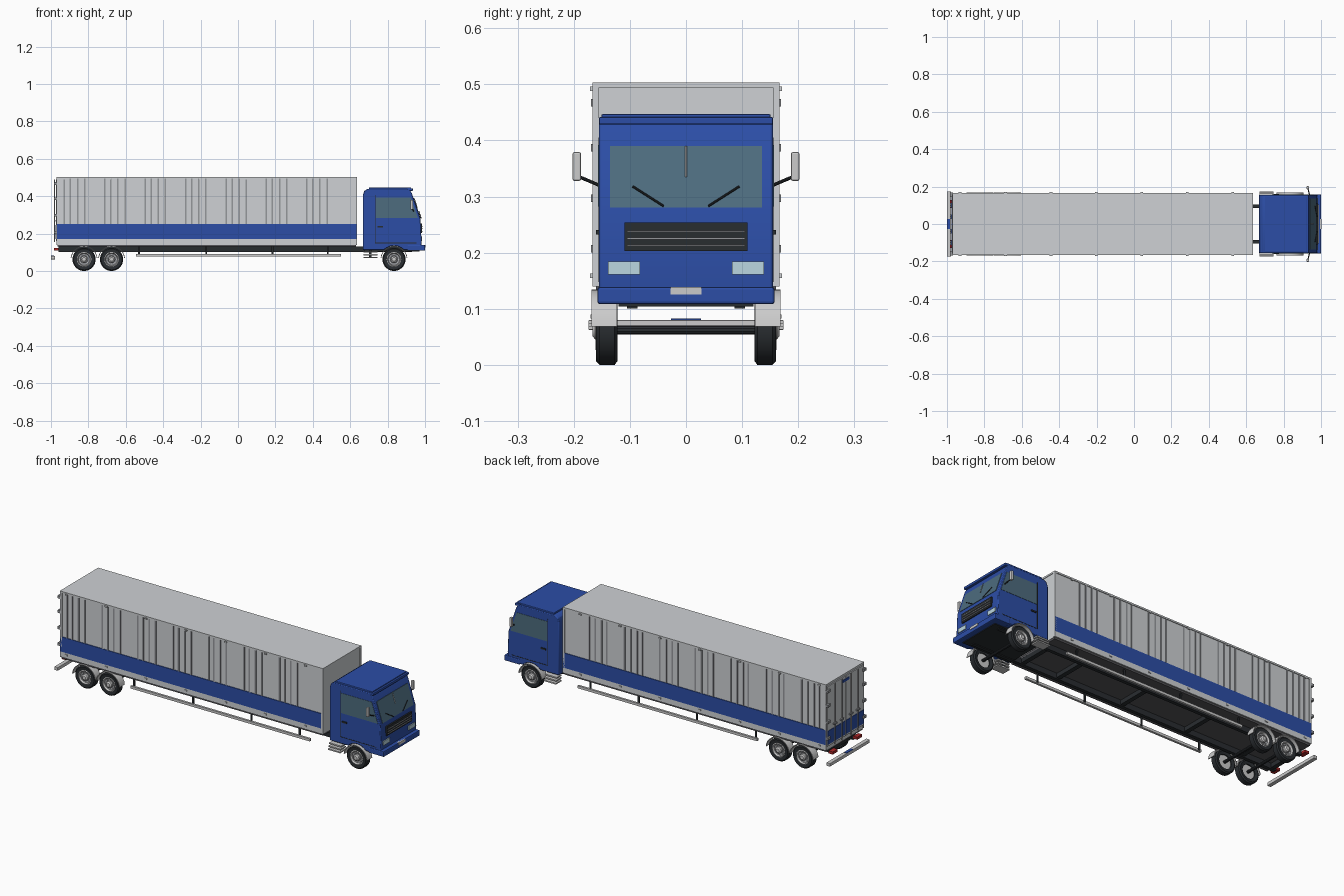
import bpy, bmesh
from math import sin, cos, radians, pi
from mathutils import Vector

if "Cube" in bpy.data.objects:
    bpy.data.objects.remove(bpy.data.objects["Cube"])


def mat(name, r, g, b):
    m = bpy.data.materials.new(name)
    m.diffuse_color = (r, g, b, 1)
    m.use_nodes = True
    m.node_tree.nodes["Principled BSDF"].inputs["Base Color"].default_value = m.diffuse_color
    return m


BLUE = mat("blue_paint", 0.025, 0.075, 0.38)
DARK = mat("dark_rubber", 0.022, 0.026, 0.03)
GLASS = mat("glass", 0.075, 0.15, 0.21)
LAMP = mat("lamp_glass", 0.5, 0.68, 0.75)
RED = mat("red_lamp", 0.4, 0.02, 0.02)
PANEL = mat("panel_grey", 0.62, 0.64, 0.66)
RIB = mat("rib_grey", 0.3, 0.31, 0.33)
FLOOR = mat("floor_grey", 0.09, 0.09, 0.1)


def finish(name, bm, m=None, mirror=False, bevel=0, smooth=False):
    bmesh.ops.recalc_face_normals(bm, faces=bm.faces)
    me = bpy.data.meshes.new(name)
    bm.to_mesh(me)
    bm.free()
    ob = bpy.data.objects.new(name, me)
    bpy.context.collection.objects.link(ob)
    if m:
        me.materials.append(m)
    if bevel:
        b = ob.modifiers.new("bevel", 'BEVEL')
        b.width, b.segments, b.limit_method = bevel, 2, 'ANGLE'
    if mirror:
        ob.modifiers.new("mirror", 'MIRROR').use_axis = (False, True, False)
    if smooth:
        bpy.context.view_layer.objects.active = ob
        ob.select_set(True)
        bpy.ops.object.shade_smooth_by_angle(angle=radians(35))
        ob.select_set(False)
    return ob


def prism(name, pts, y0, y1, m=None, **kw):
    """Side profile in x, z extruded along y."""
    bm = bmesh.new()
    f = bm.faces.new([bm.verts.new((x, y0, z)) for x, z in pts])
    r = bmesh.ops.extrude_face_region(bm, geom=[f])
    bmesh.ops.translate(bm, vec=(0, y1 - y0, 0),
                        verts=[v for v in r["geom"] if isinstance(v, bmesh.types.BMVert)])
    return finish(name, bm, m, **kw)


def box(name, x0, x1, y0, y1, z0, z1, m=None, **kw):
    return prism(name, [(x0, z0), (x1, z0), (x1, z1), (x0, z1)], y0, y1, m, **kw)


def rod(name, a, b, r, m=None, **kw):
    a, b = Vector(a), Vector(b)
    bm = bmesh.new()
    bmesh.ops.create_cone(bm, cap_ends=True, segments=10, radius1=r, radius2=r, depth=(b - a).length)
    q = (b - a).to_track_quat('Z', 'Y').to_matrix().to_4x4()
    bm.transform(q)
    bmesh.ops.translate(bm, vec=(a + b) / 2, verts=bm.verts)
    return finish(name, bm, m, smooth=True, **kw)


def lathe(name, prof, cx, cz, m=None, closed=False):
    """Profile of (radius, y) spun about the wheel axle, mirrored to both sides."""
    bm = bmesh.new()
    vs = [bm.verts.new((cx + r, y, cz)) for r, y in prof]
    es = [bm.edges.new(p) for p in zip(vs, vs[1:])]
    if closed:
        es.append(bm.edges.new((vs[-1], vs[0])))
    bmesh.ops.spin(bm, geom=vs + es, cent=(cx, 0, cz), axis=(0, 1, 0), angle=2 * pi, steps=32)
    bmesh.ops.remove_doubles(bm, verts=bm.verts, dist=1e-5)
    return finish(name, bm, m, mirror=True, smooth=True)


def arc(cx, cz, r, a0, a1, n=14):
    return [(cx + r * cos(radians(a0 + (a1 - a0) * i / n)),
             cz + r * sin(radians(a0 + (a1 - a0) * i / n))) for i in range(n + 1)]


# cargo box with rails, corrugation ribs and blue band
box("cargo_box", -0.968, 0.632, -0.163, 0.163, 0.14, 0.5, PANEL)
box("cargo_floor", -0.965, 0.63, -0.16, 0.16, 0.13, 0.14, FLOOR)
box("roof_sheet", -0.97, 0.635, -0.167, 0.167, 0.494, 0.503, PANEL)
box("bottom_rail", -0.97, 0.635, 0.155, 0.167, 0.14, 0.17, PANEL, mirror=True)
box("side_band", -0.969, 0.634, 0.16, 0.167, 0.17, 0.252, BLUE, mirror=True)
for x in (-0.97, 0.623):
    box("corner_post", x, x + 0.012, 0.155, 0.167, 0.14, 0.5, PANEL, mirror=True)
for g in range(7):
    for d in (0, 0.038, 0.076, 0.108):
        x = -0.82 + 0.216 * g - d
        box("side_rib", x - 0.004, x + 0.004, 0.16, 0.166, 0.252, 0.494, RIB, mirror=True)
    x = -0.93 + 0.243 * g
    for z in (0.155, 0.488):
        box("marker_lamp", x - 0.007, x + 0.007, 0.165, 0.171, z, z + 0.008, PANEL, mirror=True)

# rear doors
box("rear_door", -0.974, -0.966, 0.002, 0.158, 0.16, 0.49, PANEL, mirror=True)
box("rear_band", -0.976, -0.966, 0.002, 0.158, 0.17, 0.245, BLUE, mirror=True)
box("rear_badge", -0.977, -0.97, -0.028, 0.028, 0.462, 0.476, BLUE)
for y in (0.04, 0.1):
    rod("lock_rod", (-0.98, y, 0.155), (-0.98, y, 0.49), 0.003, mirror=True)
    box("lock_handle", -0.985, -0.976, y - 0.012, y + 0.012, 0.265, 0.273, RIB, mirror=True)
for z in (0.2, 0.29, 0.38, 0.46):
    box("door_hinge", -0.984, -0.968, 0.145, 0.169, z, z + 0.014, RIB, mirror=True)

# chassis
box("chassis_rail", -0.96, 0.93, 0.086, 0.105, 0.1, 0.13, DARK, mirror=True)
for x in (-0.94, -0.75, -0.4, 0, 0.4, 0.62):
    box("cross_member", x - 0.012, x + 0.012, -0.09, 0.09, 0.105, 0.128, DARK)
box("tail_lamp", -0.985, -0.96, 0.085, 0.128, 0.108, 0.122, RED, mirror=True)
box("rear_bumper", -1.0, -0.978, -0.174, 0.174, 0.062, 0.08, bevel=0.002)
box("rear_plate", -1.0, -0.985, -0.027, 0.027, 0.079, 0.083, BLUE)
box("side_guard", -0.545, 0.55, 0.148, 0.16, 0.076, 0.09, mirror=True)
for x in (-0.53, -0.17, 0.185, 0.48):
    box("guard_post", x - 0.005, x + 0.005, 0.144, 0.15, 0.08, 0.142, DARK, mirror=True)

# wheels, axles and fenders
Z, R = 0.062, 0.062
for x in (-0.823, -0.676, 0.834):
    lathe("tyre", [(0.038, 0.126), (0.055, 0.122), (R, 0.127), (R, 0.154), (0.056, 0.16),
                   (0.038, 0.158)], x, Z, DARK, closed=True)
    lathe("rim", [(0, 0.132), (0.039, 0.132), (0.039, 0.159), (0.035, 0.161), (0.031, 0.152),
                  (0.027, 0.15)], x, Z)
    lathe("rim_dish", [(0.031, 0.152), (0.02, 0.149), (0.017, 0.151), (0, 0.151)], x, Z, RIB)
    lathe("hub", [(0.017, 0.148), (0.017, 0.162), (0.01, 0.167), (0, 0.167)], x, Z)
    for i in range(8):
        a = i * pi / 4
        p = (x + 0.025 * cos(a), Z + 0.025 * sin(a))
        rod("wheel_nut", (p[0], 0.148, p[1]), (p[0], 0.155, p[1]), 0.0025, mirror=True)
    rod("axle", (x, -0.135, Z), (x, 0.135, Z), 0.008, DARK)
    prism("fender", arc(x, Z, 0.072, 5, 175) + arc(x, Z, 0.068, 175, 5), 0.123, 0.168,
          mirror=True, smooth=True)

# cab body with wheel arch
prism("cab_body", [(0.667, 0.112)] + arc(0.834, Z, 0.073, 137, 43, 8) +
      [(0.978, 0.112), (0.981, 0.16), (0.976, 0.275), (0.93, 0.415), (0.915, 0.438),
       (0.692, 0.438), (0.675, 0.428), (0.667, 0.405)],
      -0.155, 0.155, BLUE, bevel=0.004, smooth=True)
box("roof_cap", 0.7, 0.925, -0.151, 0.151, 0.434, 0.447, BLUE, bevel=0.003)
box("sun_visor", 0.905, 0.935, -0.155, 0.155, 0.428, 0.442, BLUE, bevel=0.003)
box("front_bumper", 0.905, 1.0, -0.158, 0.158, 0.108, 0.139, BLUE, bevel=0.005)
box("front_plate", 0.99, 1.002, -0.028, 0.028, 0.125, 0.139)
box("cab_underside", 0.675, 0.97, -0.12, 0.12, 0.104, 0.113, DARK)

# glass
prism("windscreen", [(0.96, 0.28), (0.977, 0.28), (0.9405, 0.39), (0.925, 0.39)], -0.135, 0.135, GLASS)
prism("side_window", [(0.738, 0.282), (0.962, 0.282), (0.925, 0.392), (0.738, 0.392)],
      0.15, 0.1565, GLASS, mirror=True)
rod("aerial", (0.96, 0, 0.335), (0.943, 0, 0.39), 0.0015)
rod("wiper", (0.979, 0.04, 0.283), (0.968, 0.095, 0.318), 0.002, DARK, mirror=True)

# doors
box("door_seam", 0.732, 0.735, 0.15, 0.1562, 0.15, 0.405, DARK, mirror=True)
box("door_sill_seam", 0.732, 0.955, 0.15, 0.1562, 0.148, 0.151, DARK, mirror=True)
box("door_handle", 0.745, 0.775, 0.15, 0.16, 0.232, 0.24, DARK, mirror=True)

# grille and headlamps
box("grille", 0.965, 0.985, -0.11, 0.11, 0.203, 0.254, DARK)
for z in (0.213, 0.225, 0.238):
    box("grille_bar", 0.97, 0.988, -0.105, 0.105, z - 0.0015, z + 0.0015, RIB)
box("headlamp", 0.965, 0.985, 0.082, 0.139, 0.161, 0.184, LAMP, mirror=True)

# mirrors and steps
box("mirror", 0.922, 0.936, 0.187, 0.202, 0.328, 0.379, bevel=0.003, mirror=True)
rod("mirror_arm", (0.94, 0.15, 0.318), (0.93, 0.19, 0.335), 0.003, DARK, mirror=True)
for i, z in enumerate((0.068, 0.083, 0.098)):
    box("cab_step", 0.672, 0.745, 0.125, 0.174 - 0.004 * i, z, z + 0.007, mirror=True)
box("step_bracket", 0.7, 0.715, 0.127, 0.135, 0.07, 0.115, DARK, mirror=True)
